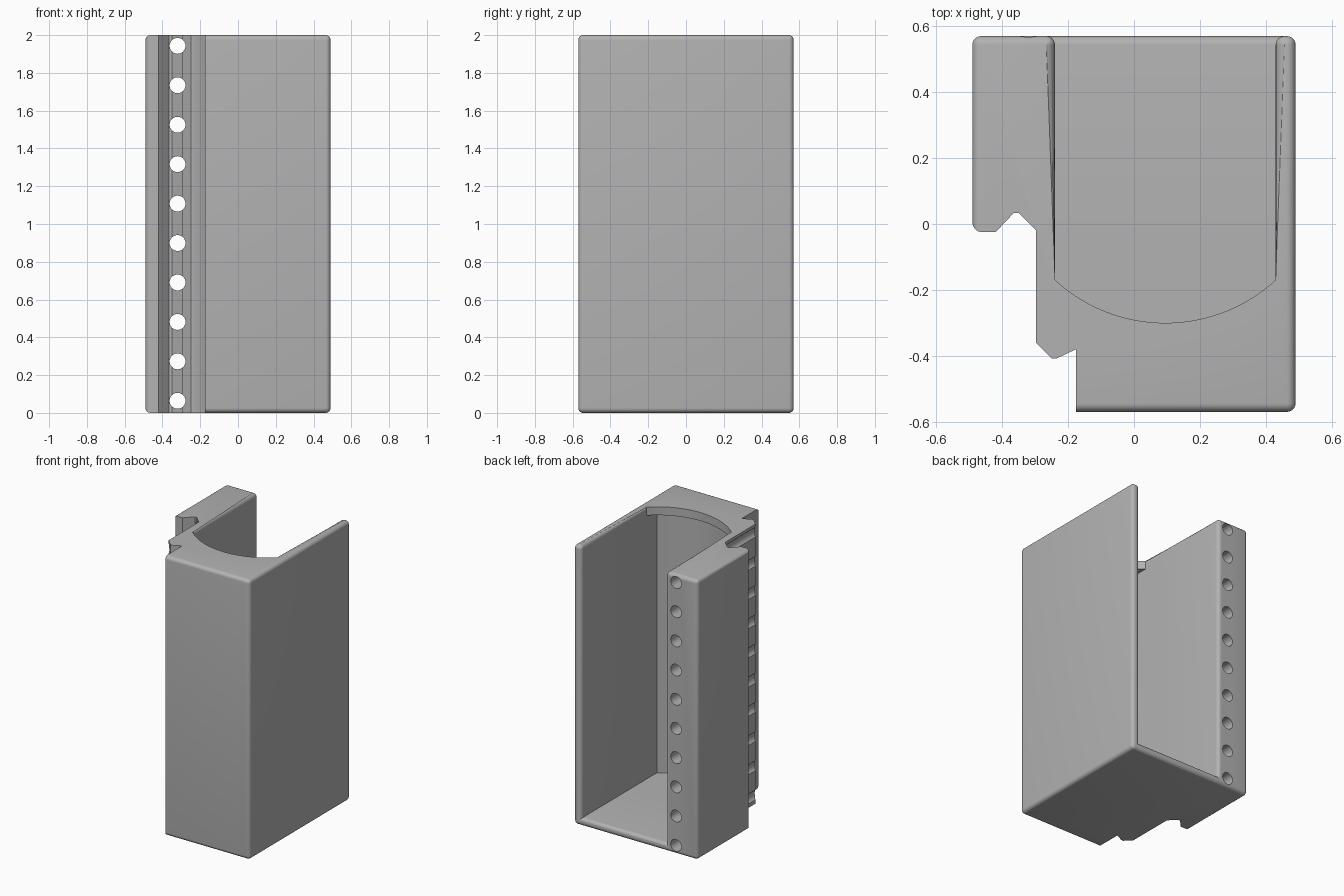
import bpy, bmesh
from math import sin, cos, pi, sqrt

if "Cube" in bpy.data.objects:
    bpy.data.objects.remove(bpy.data.objects["Cube"], do_unlink=True)

XO, YO, H = 0.49, 0.57, 2.0          # outer half sizes and height
XL, XR, FLOOR = -0.24, 0.43, 0.055   # inner wall faces and floor level
XC, YC = (XL + XR) / 2, 0.195        # centre of the curved recess
MOUTH = -0.16                        # front end of the straight channel

grey = bpy.data.materials.new("plain_grey")
grey.use_nodes = True
colour = (0.45, 0.45, 0.45, 1)
grey.diffuse_color = colour
grey.node_tree.nodes["Principled BSDF"].inputs["Base Color"].default_value = colour


def make_object(name, bm):
    bmesh.ops.recalc_face_normals(bm, faces=bm.faces[:])
    mesh = bpy.data.meshes.new(name)
    bm.to_mesh(mesh)
    bm.free()
    obj = bpy.data.objects.new(name, mesh)
    mesh.materials.append(grey)
    bpy.context.collection.objects.link(obj)
    return obj


def prism(name, outline, z0, z1):
    bm = bmesh.new()
    face = bm.faces.new([bm.verts.new((x, y, z0)) for x, y in outline])
    top = bmesh.ops.extrude_face_region(bm, geom=[face])["geom"]
    verts = [v for v in top if isinstance(v, bmesh.types.BMVert)]
    bmesh.ops.translate(bm, verts=verts, vec=(0, 0, z1 - z0))
    return make_object(name, bm)


def rectangle(x0, x1, y0, y1):
    return [(x0, y0), (x1, y0), (x1, y1), (x0, y1)]


def cut(target, cutter):
    mod = target.modifiers.new("cut", 'BOOLEAN')
    mod.operation, mod.solver, mod.object = 'DIFFERENCE', 'EXACT', cutter
    bpy.context.view_layer.objects.active = target
    bpy.ops.object.modifier_apply(modifier=mod.name)
    bpy.data.objects.remove(cutter, do_unlink=True)


def recess(radius, y_end):
    """Outline between the inner walls, closed by an arc at the front."""
    points = [(XR, y_end), (XL, y_end)]
    for i in range(33):
        x = XL + (XR - XL) * i / 32
        points.append((x, YC - sqrt(radius ** 2 - (x - XC) ** 2)))
    return points


# Block with a channel open at the top and back
body = prism("holder_body", rectangle(-XO, XO, -YO, YO), 0, H)
cut(body, prism("channel_cutter", rectangle(XL, XR, MOUTH, 1), FLOOR, 3))

# Rounded outer edges and channel edges, but not the front lip
bm = bmesh.new()
bm.from_mesh(body.data)
bm.normal_update()
edges = []
for e in bm.edges:
    lip = all(abs(v.co.y - MOUTH) < 0.001 for v in e.verts)
    if e.is_convex and e.calc_face_angle(0) > 1 and not lip:
        edges.append(e)
bmesh.ops.bevel(bm, geom=edges, offset=0.026, offset_type='OFFSET', segments=6,
                profile=0.5, affect='EDGES', clamp_overlap=True)
bm.to_mesh(body.data)
bm.free()

# Curved mouth through the top plate, and the larger bore beneath it
cut(body, prism("mouth_cutter", recess(0.495, 0), FLOOR, 3))
cut(body, prism("bore_cutter", recess(0.585, 0), FLOOR, H - 0.06))

# Stepped dovetail rebate along the front corner
r = 0.03
corner = [(-XO + r - r * cos(a), 0.005 - r * sin(a))
          for a in (i * pi / 12 for i in range(7))]
rebate = [(-1, -1), (-1, 0.005)] + corner + [
    (-0.42, -0.025), (-0.365, 0.033), (-0.35, 0.033), (-0.297, -0.02),
    (-0.297, -0.36), (-0.25, -0.408), (-0.235, -0.408), (-0.176, -0.38), (-0.176, -1)]
cut(body, prism("rebate_cutter", rebate, -1, 3))

# Row of round holes running front to back
bm = bmesh.new()
for i in range(10):
    z = 0.064 + 0.2088 * i
    ring = [bm.verts.new((-0.32 + 0.042 * cos(a), -1, z + 0.042 * sin(a)))
            for a in (2 * pi * k / 32 for k in range(32))]
    geom = bmesh.ops.extrude_face_region(bm, geom=[bm.faces.new(ring)])["geom"]
    bmesh.ops.translate(bm, vec=(0, 2, 0),
                        verts=[v for v in geom if isinstance(v, bmesh.types.BMVert)])
cut(body, make_object("hole_cutter", bm))

# Smooth curves, crisp edges
bpy.ops.object.select_all(action='DESELECT')
body.select_set(True)
bpy.context.view_layer.objects.active = body
bpy.ops.object.shade_smooth_by_angle(angle=0.5)
